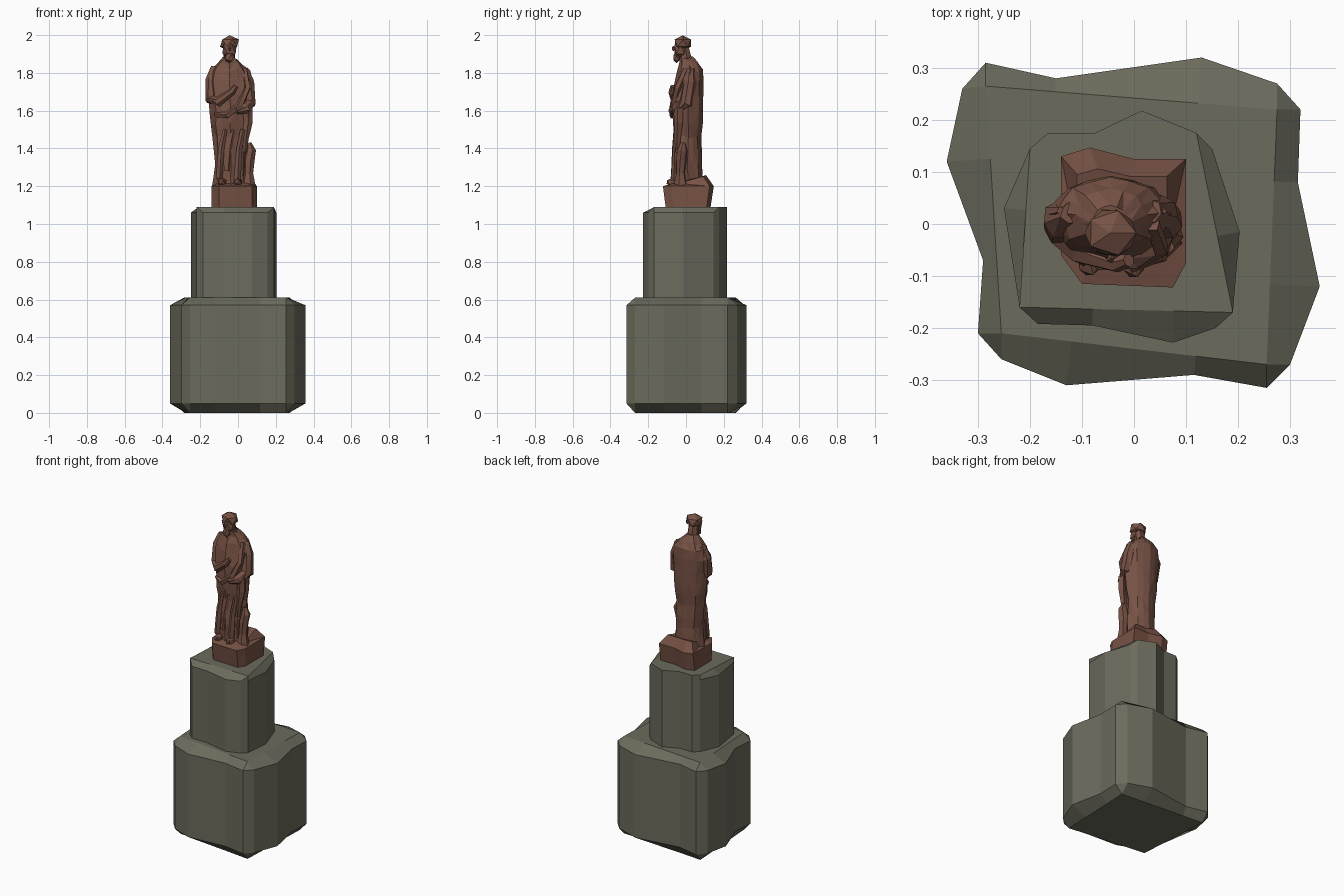
import bpy, bmesh, math, random
from mathutils import Vector
from mathutils.geometry import intersect_point_line

random.seed(4)
cube = bpy.data.objects.get("Cube")
if cube:
    bpy.data.objects.remove(cube, do_unlink=True)


def material(name, rgb):
    m = bpy.data.materials.new(name)
    m.use_nodes = True
    m.diffuse_color = (*rgb, 1)
    m.node_tree.nodes["Principled BSDF"].inputs["Base Color"].default_value = (*rgb, 1)
    return m


STONE = material("grey_green_stone", (0.15, 0.146, 0.108))
CLAY = material("red_brown_clay", (0.185, 0.085, 0.06))


def finish(name, bm, mat):
    bmesh.ops.remove_doubles(bm, verts=bm.verts, dist=0.0005)
    bmesh.ops.recalc_face_normals(bm, faces=bm.faces)
    mesh = bpy.data.meshes.new(name)
    bm.to_mesh(mesh)
    bm.free()
    mesh.materials.append(mat)
    obj = bpy.data.objects.new(name, mesh)
    bpy.context.collection.objects.link(obj)
    return obj


def loft(name, rings, mat, triangles=False):
    """Skin a stack of equal-length point rings and cap both ends."""
    bm = bmesh.new()
    rows = [[bm.verts.new(p) for p in ring] for ring in rings]
    n = len(rows[0])
    for a, b in zip(rows, rows[1:]):
        for i in range(n):
            bm.faces.new((a[i], a[(i + 1) % n], b[(i + 1) % n], b[i]))
    bm.faces.new(rows[0])
    bm.faces.new(rows[-1])
    if triangles:
        bmesh.ops.triangulate(bm, faces=[f for f in bm.faces if len(f.verts) == 4],
                              quad_method='SHORT_EDGE')
    return finish(name, bm, mat)


def project(p, poly):
    """Nearest point on a polygon outline, snapping to its corners."""
    p = Vector((*p, 0))
    corners = [Vector((*c, 0)) for c in poly]
    near = min(corners, key=lambda c: (c - p).length)
    if (near - p).length < 0.06:
        return near
    hits = []
    for a, b in zip(corners, corners[1:] + corners[:1]):
        t = intersect_point_line(p, a, b)[1]
        hits.append(a.lerp(b, min(1, max(0, t))))
    return min(hits, key=lambda h: (h - p).length)


def block(name, outline, cap, levels, mat, chamfer_base=False):
    """Rough-hewn prism whose top (and maybe base) slopes in to a cap polygon."""
    base, low, high, top = levels
    inner = [project(p, cap) for p in outline]
    rings = [[(x, y, z) for x, y in outline] for z in (low, high)]
    rings.append([(q.x, q.y, top) for q in inner])
    if chamfer_base:
        rings.insert(0, [(q.x, q.y, base) for q in inner])
    return loft(name, rings, mat)


def limb(name, joints, sides=7, rough=0.12):
    """Faceted tube through (x, y, z, radius) joints."""
    pts = [Vector(j[:3]) for j in joints]
    rings = []
    for i, (p, j) in enumerate(zip(pts, joints)):
        d = (pts[min(i + 1, len(pts) - 1)] - pts[max(i - 1, 0)]).normalized()
        u = d.cross(Vector((0.2, 1, 0.1))).normalized()
        v = d.cross(u)
        ring = []
        for k in range(sides):
            a = math.tau * k / sides
            r = j[3] * random.uniform(1 - rough, 1 + rough)
            ring.append(p + (u * math.cos(a) + v * math.sin(a)) * r)
        rings.append(ring)
    return loft(name, rings, CLAY, True)


def lump(name, centre, size, rough=0.08):
    """Faceted rounded mass."""
    bm = bmesh.new()
    bmesh.ops.create_icosphere(bm, subdivisions=1, radius=1)
    for v in bm.verts:
        v.co *= random.uniform(1 - rough, 1 + rough)
        v.co = Vector(centre) + v.co * Vector(size)
    return finish(name, bm, CLAY)


# Pedestal: wide lower block
lower = [(-.36, .12), (-.33, .26), (-.285, .31), (-.15, .28), (.13, .32), (.275, .27),
         (.32, .22), (.315, .08), (.357, -.12), (.3, -.27), (.255, -.315), (.115, -.29),
         (-.13, -.31), (-.255, -.26), (-.3, -.21), (-.29, -.07)]
lower_cap = [(-.285, .265), (.275, .22), (.255, -.27), (-.255, -.21)]
block("lower_block", lower, lower_cap, (0, .05, .57, .61), STONE, True)

# Pedestal: narrower upper block
upper = [(-.25, .03), (-.2, .145), (-.165, .175), (-.075, .175), (.015, .218), (.12, .175),
         (.15, .145), (.203, -.015), (.19, -.17), (.157, -.2), (.075, -.228), (-.08, -.195),
         (-.185, -.192), (-.22, -.16)]
upper_cap = [(-.22, -.16), (.19, -.17), (.12, .175), (.015, .218), (-.075, .175),
             (-.165, .175), (-.2, .145)]
block("upper_block", upper, upper_cap, (.6, .6, 1.06, 1.09), STONE)

# Statue base with sloping ground
plinth = [(-.14, .13), (-.085, .147), (0, .125), (.1, .125), (.1, -.075), (.075, -.122),
          (-.1, -.115), (-.14, -.06)]
rings = [[(x, y * s, z) for x, y in plinth] for s, z in ((.88, 1.085), (1, 1.2))]
rings.append([(-.03 + (x + .03) * .72, .03 + (y - .03) * .65, 1.215 + max(0, y) * .3)
              for x, y in plinth])
loft("statue_base", rings, CLAY, True)

# Robed body: (z, centre x, centre y, half width, half depth)
profile = [(1.19, -.035, .015, .095, .085), (1.25, -.04, .01, .088, .077),
           (1.32, -.036, .007, .084, .077), (1.39, -.038, .01, .088, .074),
           (1.46, -.04, .012, .09, .066), (1.53, -.042, .012, .098, .074),
           (1.6, -.04, .01, .105, .08), (1.68, -.042, .011, .108, .08),
           (1.76, -.045, .017, .115, .073), (1.81, -.045, .022, .1, .066),
           (1.85, -.045, .018, .066, .05), (1.88, -.045, .002, .034, .034)]
SIDES = 16
rings = []
for z, cx, cy, rx, ry in profile:
    ring = []
    for k in range(SIDES):
        a = math.tau * k / SIDES
        front = math.sin(a) < 0.2
        fold = (0.06 if front else 0.02) * (-1) ** k
        r = 1 + fold + random.uniform(-.05, .05) * (1 if front else 0.5)
        ring.append((cx + rx * r * math.cos(a), cy + ry * r * math.sin(a),
                     z + random.uniform(-.008, .008)))
    rings.append(ring)
loft("robed_body", rings, CLAY, True)

# Arms
limb("right_arm", [(-.12, .02, 1.83, .022), (-.14, .01, 1.76, .037), (-.138, -.005, 1.66, .034),
                   (-.1, -.05, 1.645, .028), (-.03, -.075, 1.7, .018), (-.01, -.07, 1.73, .012)])
limb("left_arm", [(.03, .025, 1.82, .022), (.052, .02, 1.75, .036), (.06, .0, 1.64, .036),
                  (.04, -.055, 1.61, .028), (-.01, -.08, 1.6, .016)])

# Draped cloth folds across the chest and down the robe
limb("chest_sash", [(-.12, -.035, 1.58, .016), (-.06, -.07, 1.575, .018),
                    (.01, -.068, 1.63, .018), (.05, -.045, 1.72, .018), (.035, .0, 1.82, .015)], 5)
limb("hanging_cloth", [(.05, -.04, 1.62, .03), (.052, -.04, 1.54, .024), (.04, -.045, 1.45, .018),
                       (.035, -.045, 1.38, .01)], 5)
for i, (x, bottom) in enumerate(((-.1, 1.24), (-.055, 1.28), (-.005, 1.23))):
    limb(f"robe_fold_{i + 1}", [(x + .03, -.055, 1.5, .012), (x + .01, -.056, 1.4, .016),
                                (x, -.06, bottom, .02)], 5)

# Feet and the small prop beside the left leg
for side, x in (("right", -.085), ("left", .0)):
    lump(side + "_foot", (x, -.07, 1.222), (.026, .035, .022))
limb("side_prop", [(.055, -.03, 1.2, .04), (.055, -.03, 1.27, .024), (.058, -.025, 1.34, .028),
                   (.068, -.02, 1.39, .027), (.06, -.015, 1.43, .012)], 6)

# Head, hair and beard
limb("neck", [(-.045, .005, 1.84, .036), (-.045, -.012, 1.93, .03)])
lump("face", (-.045, -.03, 1.925), (.042, .037, .052))
lump("hair", (-.045, -.017, 1.958), (.054, .05, .042), 0.04)
lump("beard", (-.045, -.05, 1.882), (.026, .02, .03))
lump("nose", (-.045, -.066, 1.928), (.008, .009, .014))
